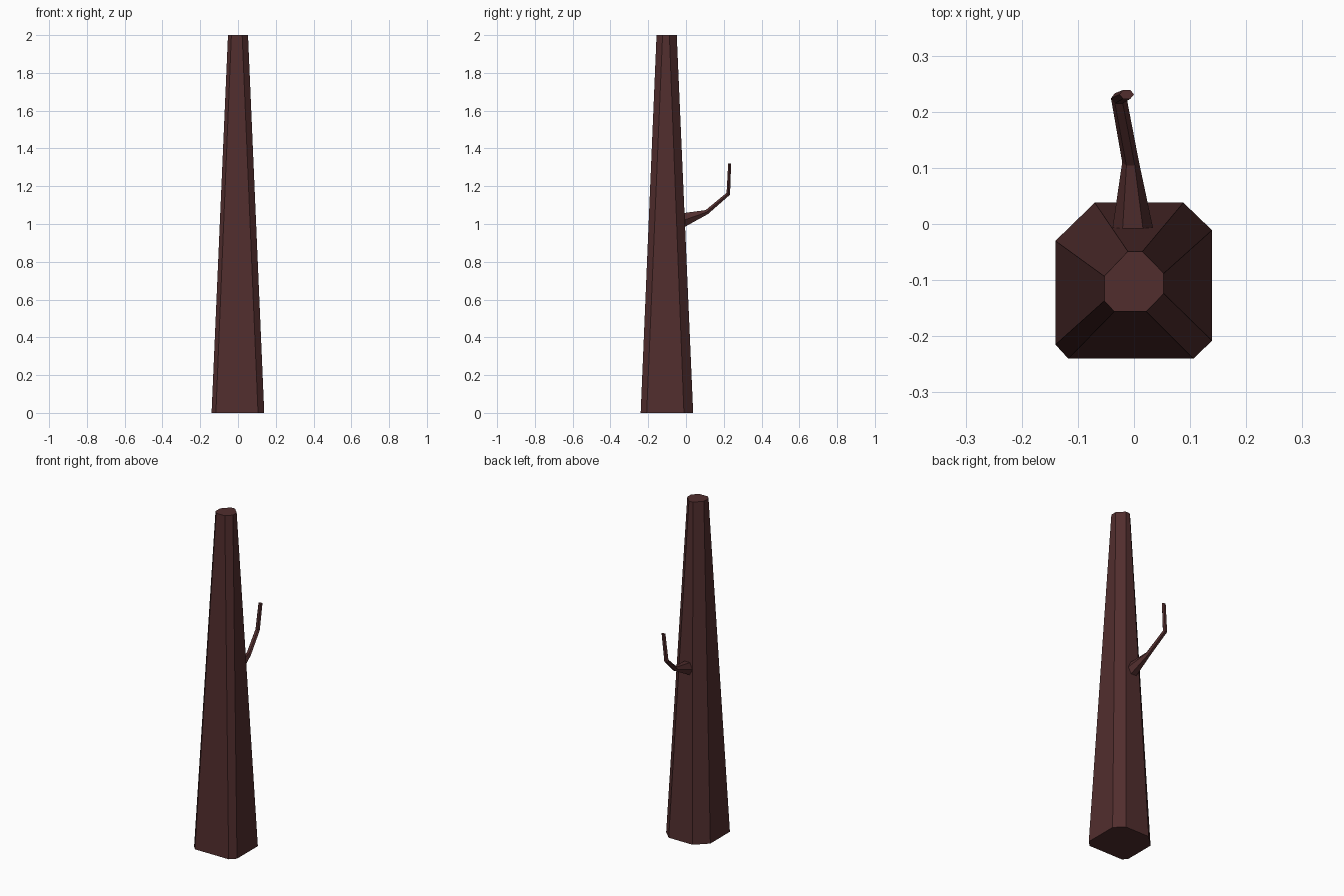
import bpy, bmesh, math
from mathutils import Vector

cube = bpy.data.objects.get("Cube")
if cube:
    bpy.data.objects.remove(cube, do_unlink=True)

bark = bpy.data.materials.new("dark_bark")
bark.use_nodes = True
colour = (0.083, 0.027, 0.027, 1)
bark.diffuse_color = colour
bark.node_tree.nodes["Principled BSDF"].inputs["Base Color"].default_value = colour


def loft(name, rings):
    """Join matching rings of points into a closed, flat-shaded solid."""
    bm = bmesh.new()
    loops = [[bm.verts.new(p) for p in ring] for ring in rings]
    for a, b in zip(loops, loops[1:]):
        for i in range(len(a)):
            j = (i + 1) % len(a)
            bm.faces.new((a[i], a[j], b[j], b[i]))
    bm.faces.new(loops[0][::-1])
    bm.faces.new(loops[-1])
    bmesh.ops.recalc_face_normals(bm, faces=bm.faces)
    mesh = bpy.data.meshes.new(name)
    bm.to_mesh(mesh)
    bm.free()
    mesh.materials.append(bark)
    obj = bpy.data.objects.new(name, mesh)
    bpy.context.collection.objects.link(obj)
    return obj


def hexagon(centre, width, depth, pitch):
    """Six-sided ring facing +y, tipped upward by pitch degrees."""
    c, p = Vector(centre), math.radians(pitch)
    side = Vector((1, 0, 0))
    up = Vector((0, -math.sin(p), math.cos(p)))
    return [c + side * width * math.cos(k * math.pi / 3)
            + up * depth * math.sin(k * math.pi / 3) for k in range(6)]


# Tapered trunk with unevenly cut corners
foot = [(-0.07, 0.038), (0.088, 0.038), (0.139, -0.011), (0.139, -0.208),
        (0.106, -0.24), (-0.117, -0.24), (-0.14, -0.215), (-0.14, -0.03)]
crown = [(-0.011, -0.049), (0.015, -0.049), (0.053, -0.088), (0.053, -0.124),
         (0.022, -0.156), (-0.035, -0.156), (-0.053, -0.137), (-0.053, -0.093)]
loft("trunk", [[(x, y, 0) for x, y in foot], [(x, y, 2) for x, y in crown]])

# Bent branch rising from the back of the trunk
loft("branch", [
    hexagon((-0.002, -0.012, 1.02), 0.037, 0.044, 0),
    hexagon((-0.006, 0.11, 1.063), 0.015, 0.014, 30),
    hexagon((-0.027, 0.224, 1.16), 0.014, 0.012, 62),
    hexagon((-0.013, 0.231, 1.32), 0.013, 0.009, 90),
])
